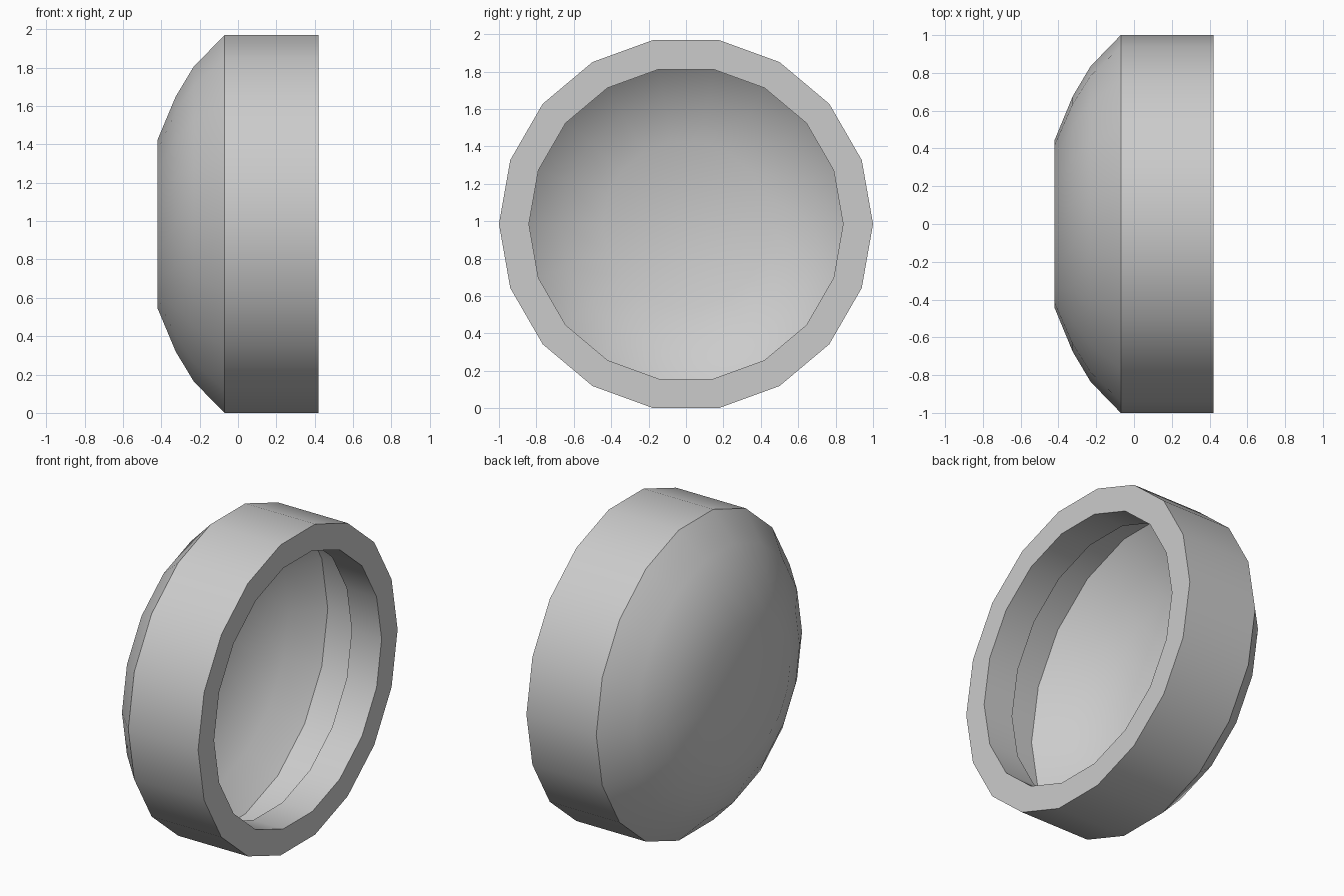
import bpy, bmesh
from math import cos, sin, radians, pi

if "Cube" in bpy.data.objects:
    bpy.data.objects.remove(bpy.data.objects["Cube"])

SIDES = 18
CZ = cos(radians(10))  # axis height so the bottom flat rests on z = 0

# Half profile (x, radius): inner lip, flat rim, outer wall, domed back
profile = [(0.21, 0.84), (0.42, 0.84), (0.42, 1.0), (-0.07, 1.0),
           (-0.23, 0.835), (-0.325, 0.675), (-0.42, 0.445)]

# Domed cap, revolved around the x axis as an open single-walled shell
bm = bmesh.new()
rings = []
for x, r in profile:
    rings.append([bm.verts.new((x, r * cos(2 * pi * i / SIDES),
                                CZ + r * sin(2 * pi * i / SIDES)))
                  for i in range(SIDES)])
for a, b in zip(rings, rings[1:]):
    for i in range(SIDES):
        j = (i + 1) % SIDES
        bm.faces.new((a[i], b[i], b[j], a[j]))

# Flat centre of the dome
bm.faces.new(rings[-1][::-1])

# Orient so the rim faces +x and the wall faces outward
bm.normal_update()
bmesh.ops.recalc_face_normals(bm, faces=bm.faces[:])
rim = max(bm.faces, key=lambda f: f.calc_center_median().x)
if rim.normal.x < 0:
    bmesh.ops.reverse_faces(bm, faces=bm.faces[:])

mesh = bpy.data.meshes.new("domed_cap")
bm.to_mesh(mesh)
bm.free()
cap = bpy.data.objects.new("domed_cap", mesh)
bpy.context.collection.objects.link(cap)
bpy.context.view_layer.objects.active = cap
cap.select_set(True)
bpy.ops.object.shade_smooth_by_angle(angle=radians(32))
